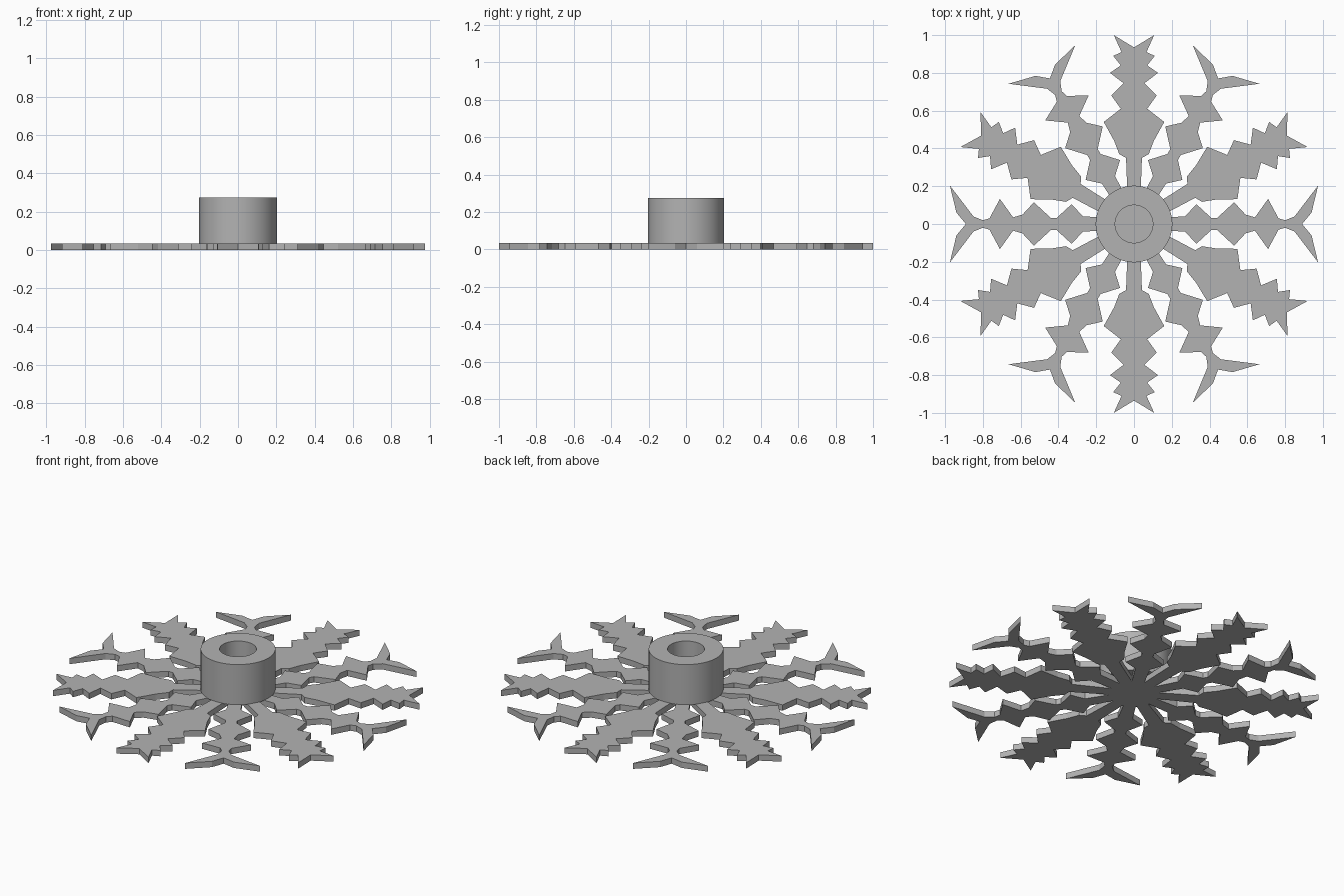
import bpy, bmesh
from math import pi
from mathutils import Matrix, Vector

cube = bpy.data.objects.get("Cube")
if cube:
    bpy.data.objects.remove(cube, do_unlink=True)

PLATE, TOP = 0.035, 0.275

grey = bpy.data.materials.new("plain grey")
grey.use_nodes = True
grey.diffuse_color = (0.45, 0.45, 0.45, 1)
grey.node_tree.nodes["Principled BSDF"].inputs["Base Color"].default_value = (0.45, 0.45, 0.45, 1)


def add_object(name, bm):
    bmesh.ops.recalc_face_normals(bm, faces=bm.faces)
    mesh = bpy.data.meshes.new(name)
    bm.to_mesh(mesh)
    bm.free()
    mesh.materials.append(grey)
    obj = bpy.data.objects.new(name, mesh)
    bpy.context.collection.objects.link(obj)
    return obj


# Half outlines of the two kinds of arm: (distance from centre, half width)
leaf_arm = [(.135, .034), (.35, .042), (.37, .078), (.44, .105), (.54, .16),
            (.61, .07), (.68, .12), (.745, .055), (.80, .127), (.84, .07),
            (.89, .11), (.91, .066), (1.0, .107), (.935, 0)]
fork_arm = [(.135, .034), (.27, .04), (.33, .105), (.41, .032), (.44, .032),
            (.53, .115), (.59, .05), (.64, .035), (.71, .133), (.765, .03),
            (.80, .02), (.85, .04), (.975, .204), (.94, .06), (.89, 0)]

# Flat snowflake plate: twelve alternating arms joined in one outline
bm = bmesh.new()
outline = []
for i in range(12):
    half = leaf_arm if i % 2 else fork_arm
    full = [(r, -w) for r, w in half] + half[-2::-1]
    turn = Matrix.Rotation(i * pi / 6, 3, 'Z')
    outline += [bm.verts.new(turn @ Vector((r, w, 0))) for r, w in full]
face = bm.faces.new(outline)
raised = bmesh.ops.extrude_face_region(bm, geom=[face])["geom"]
bmesh.ops.translate(bm, vec=(0, 0, PLATE),
                    verts=[g for g in raised if isinstance(g, bmesh.types.BMVert)])
bmesh.ops.triangulate(bm, faces=[f for f in bm.faces if len(f.verts) > 4])
add_object("snowflake_plate", bm)

# Round hub with a blind bore, spun from its section
bm = bmesh.new()
section = [(0, PLATE - .002), (.203, PLATE - .002), (.203, TOP), (.1, TOP), (.1, PLATE + .002), (0, PLATE + .002)]
verts = [bm.verts.new((r, 0, z)) for r, z in section]
edges = [bm.edges.new(pair) for pair in zip(verts, verts[1:])]
bmesh.ops.spin(bm, geom=verts + edges, cent=(0, 0, 0), axis=(0, 0, 1),
               angle=2 * pi, steps=64, use_duplicate=False)
bmesh.ops.remove_doubles(bm, verts=bm.verts, dist=.0005)
hub = add_object("hub", bm)

bpy.context.view_layer.objects.active = hub
hub.select_set(True)
bpy.ops.object.shade_smooth_by_angle()
